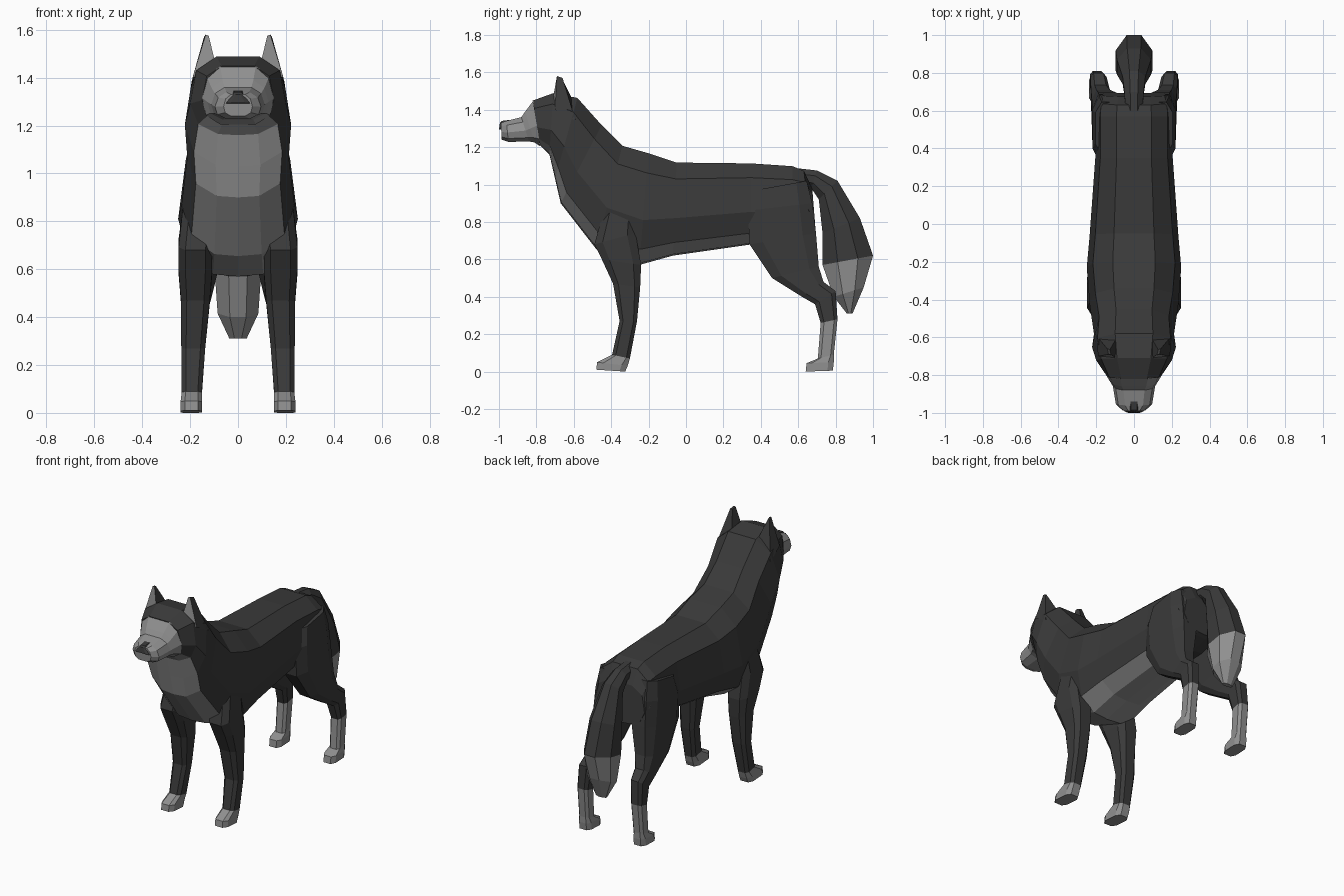
import bpy, bmesh

def material(name, v):
    m = bpy.data.materials.new(name)
    m.diffuse_color = (v, v, v, 1)
    return m

DARK, LIGHT = material("dark_fur", 0.042), material("light_fur", 0.28)

# Cross-sections as (across, along): across -1..1, along 0 (first end) .. 1 (second end)
def mirrored(half, middle=()):
    return half + list(middle) + [(-u, t) for u, t in reversed(half)]

TORSO = mirrored([(.45, .005), (.87, .18), (1, .6), (.83, .86), (.42, .985)], [(0, 1)])
FACE = mirrored([(.5, 0), (.86, .2), (1, .55), (.9, .84), (.5, 1)])
LIMB = mirrored([(.6, 0), (1, .2), (1, .8), (.6, 1)])
TAIL = mirrored([(.4, 0), (1, .3), (1, .7), (.4, 1)])
NOSE = mirrored([(.3, 0), (1, 1)])

def finish(name, verts, faces, light, mirror):
    me = bpy.data.meshes.new(name)
    me.from_pydata(verts, [], faces)
    me.materials.append(DARK)
    me.materials.append(LIGHT)
    for p, l in zip(me.polygons, light):
        p.material_index = int(l)
    bm = bmesh.new()
    bm.from_mesh(me)
    bmesh.ops.recalc_face_normals(bm, faces=bm.faces)
    bm.to_mesh(me)
    bm.free()
    ob = bpy.data.objects.new(name, me)
    bpy.context.collection.objects.link(ob)
    if mirror:
        ob.modifiers.new("mirror", 'MIRROR')

def loft(name, rings, section, is_light, mirror=False):
    """Rings are (y0, z0, y1, z1, x_centre, half_width)."""
    n, verts, faces, light = len(section), [], [], []
    for y0, z0, y1, z1, xc, w in rings:
        verts += [(xc + u * w, y0 + (y1 - y0) * t, z0 + (z1 - z0) * t) for u, t in section]
    for i in range(len(rings) - 1):
        for j in range(n):
            k = (j + 1) % n
            faces.append((i * n + j, i * n + k, i * n + n + k, i * n + n + j))
            light.append(is_light(i, j))
    last = len(rings) - 1
    faces += [tuple(range(n)), tuple(last * n + j for j in range(n))]
    light += [is_light(0, 0), is_light(last, 0)]
    finish(name, verts, faces, light, mirror)

# Torso, neck and back of head, with light throat, chest and belly
loft("body", [
    (-.82, 1.45, -.78, 1.21, 0, .15),
    (-.71, 1.49, -.73, 1.16, 0, .20),
    (-.58, 1.465, -.70, 1.03, 0, .222),
    (-.45, 1.32, -.67, .90, 0, .212),
    (-.34, 1.21, -.48, .655, 0, .235),
    (-.20, 1.17, -.25, .57, 0, .25),
    (-.05, 1.12, -.07, .62, 0, .235),
    (.35, 1.115, .35, .68, 0, .205),
    (.57, 1.10, .56, .69, 0, .205),
    (.63, 1.075, .67, .72, 0, .20),
    (.675, .98, .695, .73, 0, .18)], TORSO, lambda i, j: i < 7 and 3 <= j <= 6)

# Face and muzzle
loft("muzzle", [
    (-.815, 1.45, -.78, 1.205, 0, .15),
    (-.86, 1.39, -.81, 1.225, 0, .128),
    (-.88, 1.36, -.84, 1.23, 0, .112),
    (-.96, 1.34, -.95, 1.228, 0, .096),
    (-.99, 1.33, -.985, 1.24, 0, .06)], FACE, lambda i, j: True)
loft("nose", [
    (-.94, 1.346, -.94, 1.295, 0, .06),
    (-.985, 1.34, -.992, 1.293, 0, .05),
    (-.995, 1.33, -1.0, 1.295, 0, .03)], NOSE, lambda i, j: False)

# Ears: tapered wedges with a light front
finish("ears",
       [(.09, -.715, 1.44), (.19, -.70, 1.40), (.20, -.59, 1.34), (.09, -.60, 1.44),
        (.122, -.69, 1.575), (.135, -.69, 1.58), (.142, -.66, 1.57), (.128, -.665, 1.57)],
       [(0, 1, 5, 4), (1, 2, 6, 5), (2, 3, 7, 6), (3, 0, 4, 7), (4, 5, 6, 7), (3, 2, 1, 0)],
       [1, 0, 0, 0, 0, 0], True)

# Front legs with light feet
loft("front_legs", [
    (-.44, .86, -.27, .86, .16, .07),
    (-.49, .68, -.27, .74, .178, .07),
    (-.45, .60, -.24, .57, .178, .07),
    (-.39, .47, -.245, .45, .178, .06),
    (-.355, .27, -.262, .27, .187, .05),
    (-.395, .09, -.30, .07, .193, .042),
    (-.475, .05, -.312, .03, .195, .045),
    (-.48, .01, -.325, 0, .195, .045)], LIMB, lambda i, j: i >= 5, True)

# Back legs with light lower shins and feet
loft("back_legs", [
    (.37, .97, .645, 1.02, .12, .085),
    (.33, .86, .675, .90, .13, .09),
    (.34, .68, .695, .74, .14, .08),
    (.46, .50, .71, .56, .163, .06),
    (.62, .40, .735, .48, .178, .05),
    (.69, .36, .80, .43, .188, .043),
    (.72, .26, .81, .28, .195, .038),
    (.705, .07, .79, .09, .197, .036),
    (.645, .045, .79, .05, .197, .042),
    (.64, 0, .785, .005, .197, .042)], LIMB, lambda i, j: i >= 6, True)

# Tail with a light tip
loft("tail", [
    (.57, 1.09, .60, .99, 0, .045),
    (.70, 1.075, .67, .98, 0, .05),
    (.81, 1.02, .71, .92, 0, .06),
    (.93, .82, .73, .74, 0, .09),
    (1.0, .62, .73, .57, 0, .097),
    (.95, .45, .79, .40, 0, .085),
    (.89, .31, .86, .31, 0, .036)], TAIL, lambda i, j: i >= 4)
